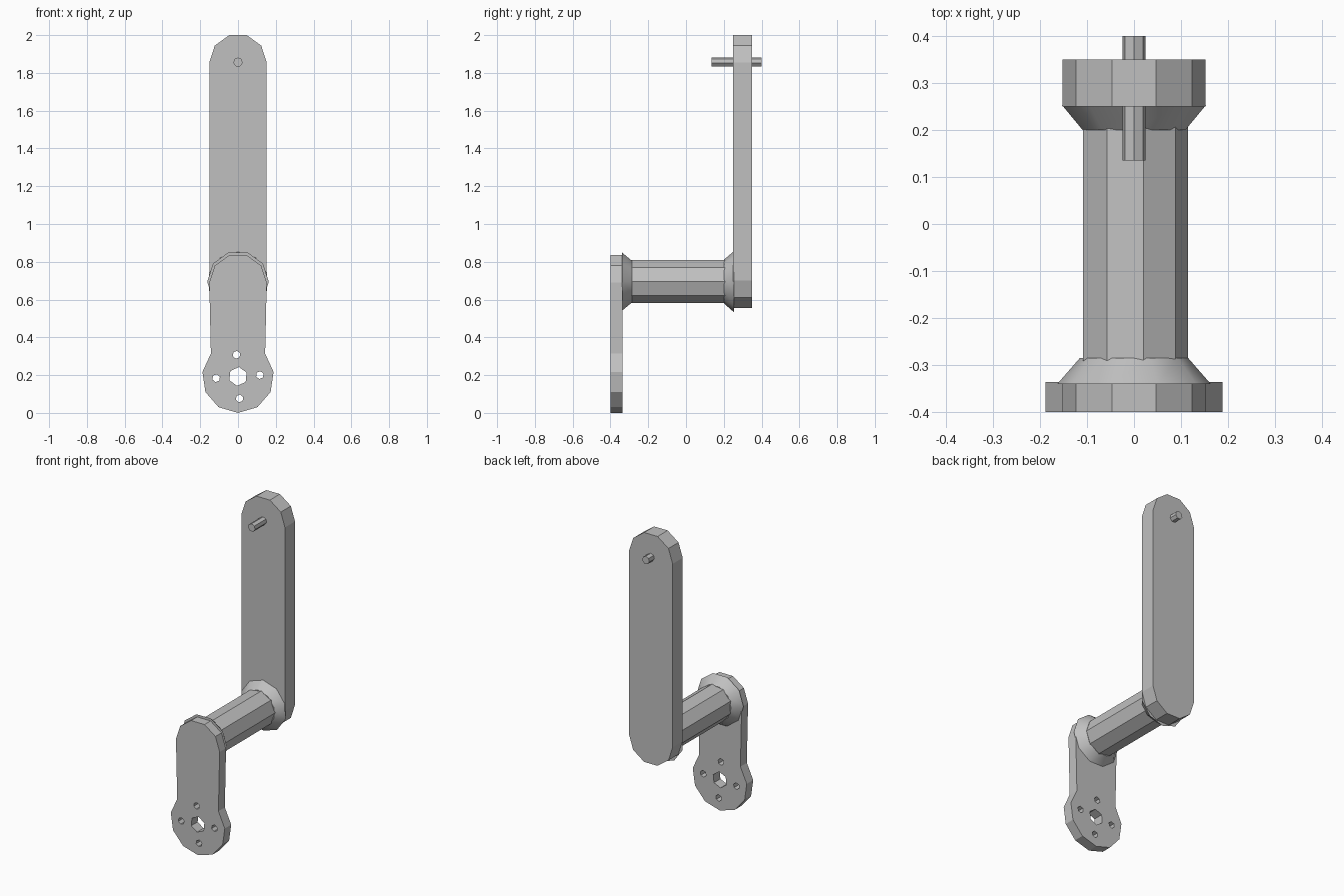
import bpy
from math import cos, sin, radians, pi

cube = bpy.data.objects.get("Cube")
if cube:
    bpy.data.objects.remove(cube, do_unlink=True)

# One plain grey metal
GREY = (0.53, 0.53, 0.53, 1)
metal = bpy.data.materials.new("grey metal")
metal.use_nodes = True
metal.diffuse_color = GREY
metal.node_tree.nodes["Principled BSDF"].inputs["Base Color"].default_value = GREY

JOINT_Z = 0.695   # axis of the spindle
HUB_Z = 0.19      # centre of the pedal axle disc
PIN_Z = 1.857     # axis of the end pin
ARM_R = 0.152


def arc(cx, cz, r, sides, start, count):
    """Consecutive corners of a regular polygon in the x-z plane."""
    angles = [radians(start) + 2 * pi * i / sides for i in range(count)]
    return [(cx + r * cos(a), cz + r * sin(a)) for a in angles]


def select_only(obj):
    bpy.ops.object.select_all(action='DESELECT')
    obj.select_set(True)
    bpy.context.view_layer.objects.active = obj


def plate(name, loops, y0, y1):
    """Flat plate from an outline and hole loops, thick along y."""
    curve = bpy.data.curves.new(name, 'CURVE')
    curve.dimensions = '2D'
    curve.fill_mode = 'BOTH'
    curve.extrude = (y1 - y0) / 2
    for loop in loops:
        spline = curve.splines.new('POLY')
        spline.points.add(len(loop) - 1)
        for point, (x, z) in zip(spline.points, loop):
            point.co = (x, z, 0, 1)
        spline.use_cyclic_u = True
        spline.use_smooth = False
    curve.materials.append(metal)
    obj = bpy.data.objects.new(name, curve)
    bpy.context.collection.objects.link(obj)
    obj.location.y = (y0 + y1) / 2
    obj.rotation_euler.x = pi / 2
    select_only(obj)
    bpy.ops.object.convert(target='MESH')
    bpy.ops.object.shade_flat()


def lathe(name, sides, phase, z, y0, r0, y1, r1, smooth=False):
    """Prism or cone frustum along y."""
    rings = [(x, y, h) for y, r in ((y0, r0), (y1, r1))
             for x, h in arc(0, z, r, sides, phase, sides)]
    faces = [(i, (i + 1) % sides, (i + 1) % sides + sides, i + sides)
             for i in range(sides)]
    faces += [tuple(reversed(range(sides))), tuple(range(sides, 2 * sides))]
    faces = [tuple(reversed(f)) for f in faces]
    mesh = bpy.data.meshes.new(name)
    mesh.from_pydata(rings, [], faces)
    mesh.materials.append(metal)
    obj = bpy.data.objects.new(name, mesh)
    bpy.context.collection.objects.link(obj)
    if smooth:
        select_only(obj)
        bpy.ops.object.shade_smooth_by_angle(angle=radians(40))


# Tall arm: rounded at both ends
plate("upper_arm",
      [arc(0, 1.855, ARM_R, 10, 0, 6) + arc(0, JOINT_Z + 0.005, ARM_R, 10, 180, 6)],
      0.25, 0.35)

# Short arm: rounded top, wide drilled disc at the foot
disc = arc(0, HUB_Z, HUB_Z, 11, -90 - 4 * 360 / 11, 9)
holes = [arc(0, HUB_Z + 0.003, 0.05, 6, 24, 6)]
holes += [arc(x, z, 0.021, 6, 20, 6) for x, z in arc(0, HUB_Z + 0.002, 0.116, 4, 4, 4)]
plate("lower_arm", [arc(0, JOINT_Z - 0.005, ARM_R, 10, 0, 6) + disc] + holes,
      -0.4, -0.336)

# Spindle with flared collars against each arm
lathe("spindle", 9, 0, JOINT_Z, -0.3, 0.115, 0.22, 0.115)
lathe("front_collar", 10, 0, JOINT_Z, -0.34, 0.163, -0.285, 0.115, True)
lathe("rear_collar", 10, 18, JOINT_Z, 0.2, 0.115, 0.253, 0.161, True)

# Pin through the top of the tall arm
lathe("end_pin", 7, 90, PIN_Z, 0.135, 0.025, 0.4, 0.025)
